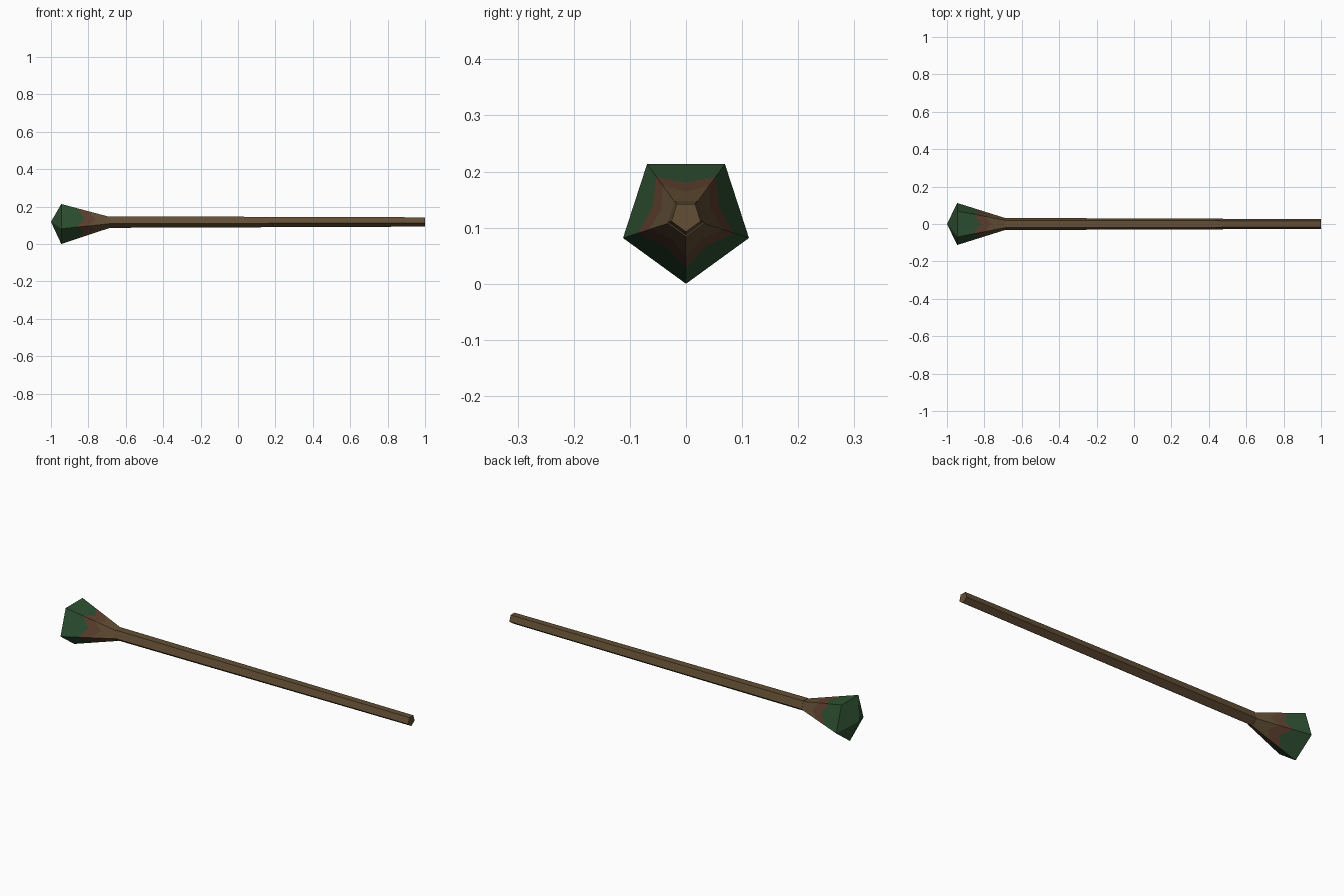
import bpy, bmesh, math

if "Cube" in bpy.data.objects:
    bpy.data.objects.remove(bpy.data.objects["Cube"])

ZC = 0.118   # height of the long axis


def material(name, rgb):
    m = bpy.data.materials.new(name)
    m.diffuse_color = (*rgb, 1)
    m.use_nodes = True
    m.node_tree.nodes["Principled BSDF"].inputs["Base Color"].default_value = m.diffuse_color
    return m


WOOD = material("brown wood", (0.125, 0.078, 0.036))
RED = material("reddish brown", (0.118, 0.054, 0.030))
GREEN = material("dark green", (0.028, 0.082, 0.032))


def corner(i, r):
    """Pentagon corner i (half steps are side midpoints), one corner down."""
    a = -math.pi / 2 + i * 2 * math.pi / 5
    if i % 1:
        r *= math.cos(math.pi / 5)
    return r * math.cos(a), r * math.sin(a)


def finish(bm, name, mats):
    bmesh.ops.recalc_face_normals(bm, faces=bm.faces)
    me = bpy.data.meshes.new(name)
    bm.to_mesh(me)
    bm.free()
    for m in mats:
        me.materials.append(m)
    ob = bpy.data.objects.new(name, me)
    bpy.context.collection.objects.link(ob)


def loft(bm, rings, mats):
    for a, b, m in zip(rings, rings[1:], mats):
        n = len(a)
        for i in range(n):
            j = (i + 1) % n
            bm.faces.new((a[i], a[j], b[j], b[i])).material_index = m


# Tapered five-sided shaft
bm = bmesh.new()
rings = []
for x, r in ((-0.69, 0.034), (1.0, 0.0275)):
    rings.append([bm.verts.new((x, y, ZC + 0.002 + z))
                  for y, z in (corner(i, r) for i in range(5))])
loft(bm, rings, [0])
bm.faces.new(rings[0])
bm.faces.new(rings[1])
finish(bm, "shaft", [WOOD])

# Flared head: colour edges zigzag between corners and side midpoints
X0, R0, X1, R1 = -0.69, 0.034, -0.945, 0.118
bm = bmesh.new()
rings = []
for x_corner, x_mid in ((X0, X0), (-0.80, -0.76), (-0.86, -0.82), (X1, X1)):
    ring = []
    for k in range(10):
        x = x_mid if k % 2 else x_corner
        r = R0 + (R1 - R0) * (x - X0) / (X1 - X0)
        y, z = corner(k / 2, r)
        ring.append(bm.verts.new((x, y, ZC + z)))
    rings.append(ring)
loft(bm, rings, [0, 1, 2])
bm.faces.new(rings[0])
# Blunt pointed end
apex = bm.verts.new((-1.0, 0, ZC))
last = rings[-1]
for k in range(10):
    bm.faces.new((last[k], last[(k + 1) % 10], apex)).material_index = 2
finish(bm, "flared_head", [WOOD, RED, GREEN])
